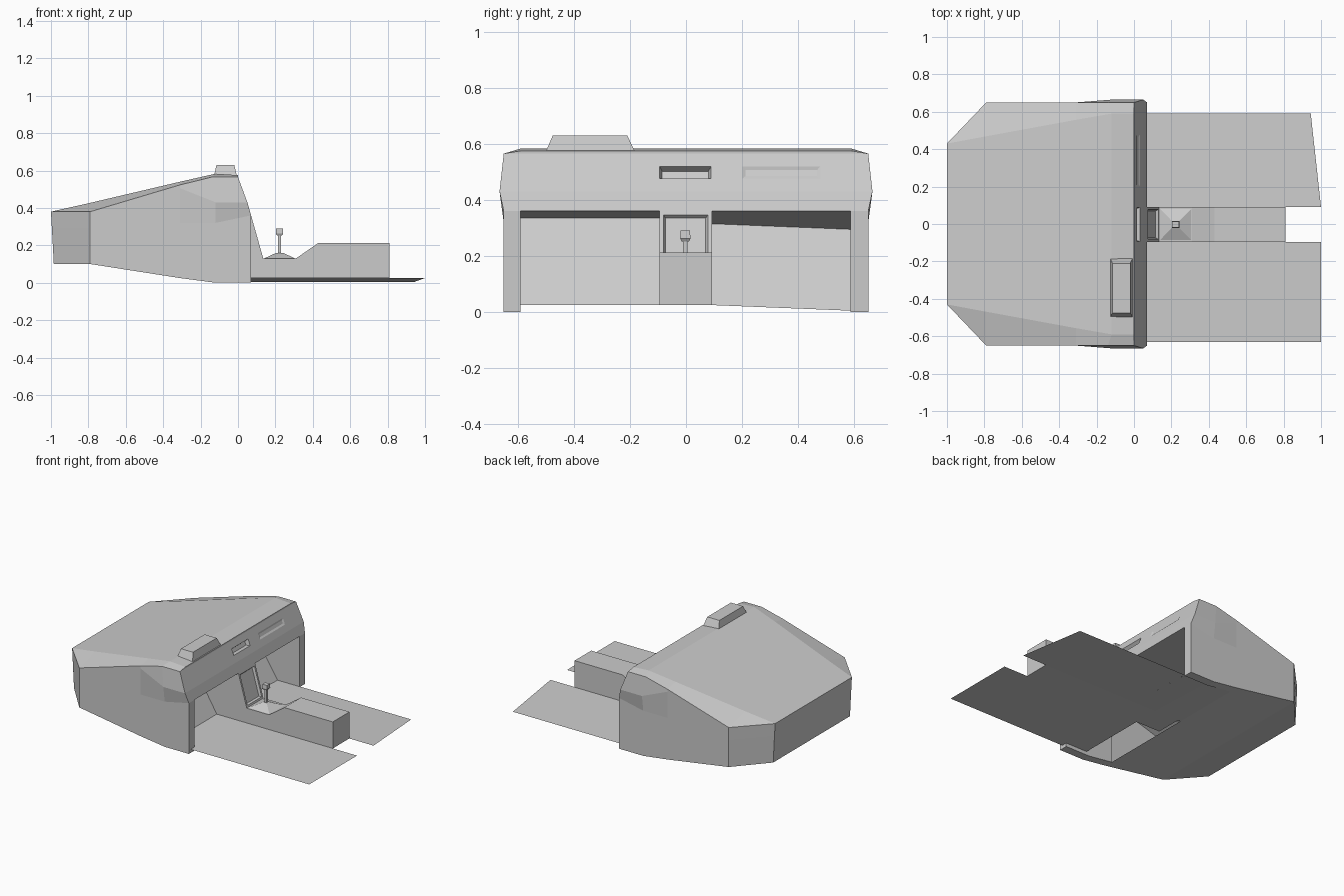
import bpy, bmesh
from mathutils import Vector

if "Cube" in bpy.data.objects:
    bpy.data.objects.remove(bpy.data.objects["Cube"])


def finish(name, bm, recalc=True):
    bmesh.ops.remove_doubles(bm, verts=bm.verts, dist=0.0005)
    if recalc:
        bmesh.ops.recalc_face_normals(bm, faces=bm.faces)
    me = bpy.data.meshes.new(name)
    bm.to_mesh(me)
    bm.free()
    ob = bpy.data.objects.new(name, me)
    bpy.context.collection.objects.link(ob)
    return ob


def quad(bm, *pts):
    return bm.faces.new([bm.verts.new(p) for p in pts])


def frustum(name, bottom, top):
    # each rectangle: x0, x1, y0, y1, z
    bm = bmesh.new()
    rings = []
    for x0, x1, y0, y1, z in (bottom, top):
        rings.append([bm.verts.new(p) for p in
                      ((x0, y0, z), (x1, y0, z), (x1, y1, z), (x0, y1, z))])
    a, b = rings
    bm.faces.new(a[::-1])
    bm.faces.new(b)
    for i in range(4):
        j = (i + 1) % 4
        bm.faces.new((a[i], a[j], b[j], b[i]))
    return finish(name, bm)


def sink(bm, face, thick, depth):
    if face.normal.x < 0:
        face.normal_flip()
    bmesh.ops.inset_region(bm, faces=[face], thickness=0.001, use_even_offset=True)
    bmesh.ops.inset_region(bm, faces=[face], thickness=thick, depth=-depth,
                           use_even_offset=True)


# Outer shell: half sections from the nose to the dashboard (bottom, low, bulge, shoulder, top)
sections = [
    [(-.985, .43, .10), (-.99, .43, .20), (-.995, .43, .29), (-1, .43, .38), (-1, .43, .38)],
    [(-.79, .65, .10), (-.79, .65, .20), (-.79, .65, .29), (-.79, .65, .38), (-.79, .469, .427)],
    [(-.31, .65, .025), (-.31, .65, .32), (-.31, .65, .505), (-.31, .65, .523), (-.31, .557, .54)],
    [(-.12, .65, 0), (-.12, .65, .32), (-.12, .665, .43), (-.14, .65, .565), (-.12, .59, .583)],
    [(.07, .65, 0), (.07, .65, .36), (.05, .665, .43), (0, .65, .565), (0, .59, .575)],
]


def flip(p):
    return (p[0], -p[1], p[2])


bm = bmesh.new()
for a, b in zip(sections, sections[1:]):
    for i in range(4):
        quad(bm, a[i], b[i], b[i + 1], a[i + 1])
        quad(bm, *[flip(p) for p in (a[i + 1], b[i + 1], b[i], a[i])])
    quad(bm, a[4], b[4], flip(b[4]), flip(a[4]))
for a, b in zip(sections[:2], sections[1:3]):
    quad(bm, a[0], flip(a[0]), flip(b[0]), b[0])
s = sections[0]
quad(bm, s[0], s[3], flip(s[3]), flip(s[0]))
bmesh.ops.dissolve_degenerate(bm, dist=0.0005, edges=bm.edges)
finish("outer_shell", bm)

# Dashboard face with vent slot and glove box panel
bm = bmesh.new()
ys = [-.65, -.095, .09, .2, .48, .65]
zs = [.43, .475, .52, .565]


def face_point(i, j):
    z = zs[j]
    y = ys[i]
    if i in (0, 5):
        y *= 1 + .0231 * (.565 - z) / .135
    return (.05 - .05 * (z - .43) / .135, y, z)


grid = [[bm.verts.new(face_point(i, j)) for j in range(4)] for i in range(6)]
cells = {}
for i in range(5):
    for j in range(3):
        cells[i, j] = bm.faces.new((grid[i][j], grid[i + 1][j], grid[i + 1][j + 1], grid[i][j + 1]))
quad(bm, (.07, -.65, .36), (.07, .65, .36), (.05, .665, .43), (.05, -.665, .43))
quad(bm, (0, -.65, .565), (0, .65, .565), (0, .59, .575), (0, -.59, .575))
bm.normal_update()
sink(bm, cells[1, 1], .009, .025)
sink(bm, cells[3, 1], .012, .005)
finish("dashboard_face", bm, False)

# Footwells: floor, toe board, ceiling, door post and inner side wall
wells = [("driver", -.095, -.59, -.63, .025, .335, .335, -.10, 1.0),
         ("passenger", .09, .587, .59, .005, .315, .295, -.10, .945)]
for name, yi, yo, yf, zo, ti, to, xt, xe in wells:
    bm = bmesh.new()
    # floor
    quad(bm, (xt, yi, .025), (.07, yi, .025), (.07, yo, zo), (xt, yo, zo))
    quad(bm, (.07, yi, .025), (1, yi, .025), (xe, yf, zo), (.07, yf, zo))
    if name == "passenger":
        quad(bm, (-.31, yi, .025), (xt, yi, .025), (xt, yo, zo), (-.31, yo, .025))
    # toe board and ceiling
    quad(bm, (xt, yi, .025), (xt, yo, zo), (-.29, yo, to), (-.29, yi, ti))
    quad(bm, (-.29, yi, ti), (-.29, yo, to), (.07, yo, .36), (.07, yi, .36))
    finish(name + "_footwell", bm)

    bm = bmesh.new()
    ye = .65 if yo > 0 else -.65
    quad(bm, (.07, yo, 0), (.07, ye, 0), (.07, ye, .36), (.07, yo, .36))
    quad(bm, (.07, yo, 0), (.07, yo, .36), (-.31, yo, .36), (-.31, yo, .025), (-.12, yo, 0))
    quad(bm, (.07, yo, 0), (.07, ye, 0), (-.12, ye, 0), (-.12, yo, 0))
    quad(bm, (-.12, yo, 0), (-.12, ye, 0), (-.31, ye, .025), (-.31, yo, .025))
    finish(name + "_door_post", bm)

# Centre console extruded from its side profile
profile = [(-.29, .025), (-.29, .36), (.07, .36), (.135, .13), (.31, .13),
           (.43, .213), (.81, .213), (.81, .025)]
bm = bmesh.new()
side = bm.faces.new([bm.verts.new((x, -.095, z)) for x, z in profile])
ext = bmesh.ops.extrude_face_region(bm, geom=[side])
bmesh.ops.translate(bm, vec=Vector((0, .187, 0)),
                    verts=[g for g in ext["geom"] if isinstance(g, bmesh.types.BMVert)])
bmesh.ops.recalc_face_normals(bm, faces=bm.faces)
stack = min(bm.faces, key=lambda f: (f.calc_center_median() - Vector((.1025, 0, .245))).length)
bmesh.ops.inset_region(bm, faces=[stack], thickness=.014, use_even_offset=True)
bmesh.ops.inset_region(bm, faces=[stack], thickness=.008, depth=-.015, use_even_offset=True)
finish("centre_console", bm)

# Gear lever: boot, stick and knob
frustum("gear_boot", (.14, .305, -.085, .08, .13), (.205, .24, -.018, .014, .16))
frustum("gear_stick", (.214, .23, -.01, .006, .155), (.214, .23, -.01, .006, .26))
frustum("gear_knob_base", (.209, .235, -.015, .011, .252), (.202, .242, -.021, .016, .263))
frustum("gear_knob", (.202, .242, -.021, .016, .263), (.204, .240, -.019, .014, .29))

# Instrument hood on top of the dashboard
frustum("instrument_hood", (-.13, -.005, -.503, -.178, .565), (-.115, -.02, -.475, -.21, .63))
